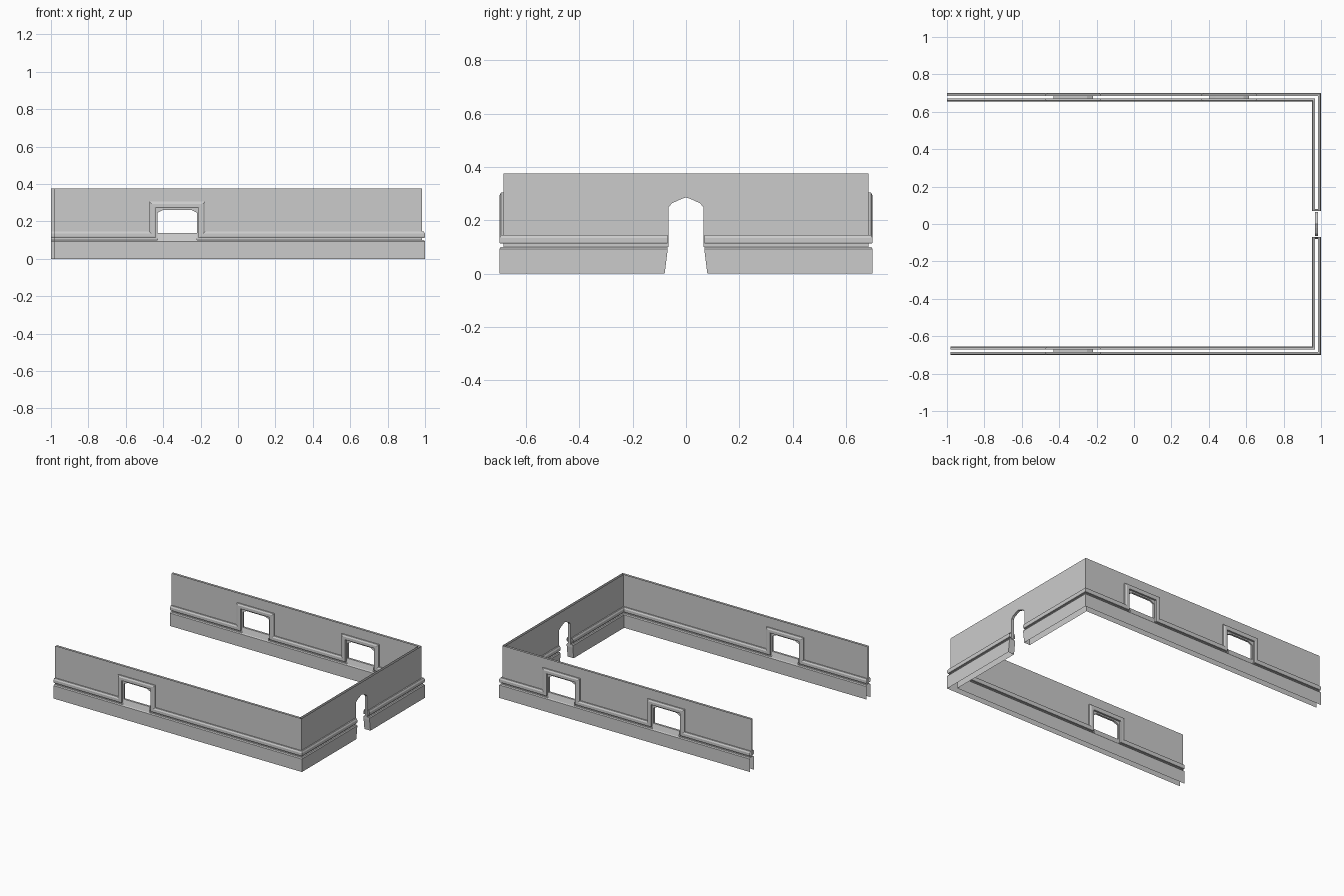
import bpy
from mathutils import Vector

if "Cube" in bpy.data.objects:
    bpy.data.objects.remove(bpy.data.objects["Cube"])

BASE = [(0, .015), (.08, .015), (.093, .015), (.10, .010), (.10, 0)]          # (z, depth)
MOULD = [(0, 0), (0, .013), (.006, .015), (.022, .015), (.033, .009), (.033, 0)]  # (offset, depth)
TOP, BOT = .375, .10
DOOR = [(-.065, BOT), (-.065, .25), (-.052, .264), (-.022, .278), (0, .286),
        (.022, .278), (.052, .264), (.065, .25), (.065, BOT)]


def make(name, verts, faces, out):
    """Mesh object whose faces point towards 'out' on the whole."""
    me = bpy.data.meshes.new(name)
    me.from_pydata(verts, [], faces)
    me.update()
    if sum(((p.normal * p.area) for p in me.polygons), Vector()).dot(out) < 0:
        me.flip_normals()
    ob = bpy.data.objects.new(name, me)
    bpy.context.collection.objects.link(ob)


def grid(name, rows, out):
    """Quad strip through rows of points."""
    n = len(rows[0])
    verts = [v for r in rows for v in r]
    faces = [(i*n+j, i*n+j+1, (i+1)*n+j+1, (i+1)*n+j)
             for i in range(len(rows)-1) for j in range(n-1)]
    make(name, verts, faces, out)


def window(c):
    """Opening outline with clipped top corners."""
    return [(c-.105, BOT), (c-.105, .247), (c-.075, .262), (c+.075, .262),
            (c+.105, .247), (c+.105, BOT)]


def base(name, P, a, b, out):
    """Plinth strip; a and b give the end position for (z, depth)."""
    grid(name, [[P(a(z, d), z, d) for z, d in BASE],
                [P(b(z, d), z, d) for z, d in BASE]], out)


def moulding(name, P, path, m0, m1, out):
    """Sweep the string course along a right-angled path with mitred ends."""
    rows = []
    for i, p in enumerate(path):
        segs = [(path[k], path[k+1]) for k in (i-1, i) if 0 <= k < len(path)-1]
        n = [Vector((q[1]-r[1], r[0]-q[0])).normalized() for q, r in segs]
        off = n[0] if len(n) == 1 else n[0] + n[1]
        m = m0 if i == 0 else m1 if i == len(path)-1 else 0
        rows.append([P(p[0] + off.x*o + m*d, p[1] + off.y*o, d) for o, d in MOULD])
    grid(name, rows, out)


def door_edge(z, d):
    return .07 + max(0, .08 - z) / .08 * .01


def long_wall(name, side, x0, centres):
    planes = {}
    for label, s, y, x1 in (("outer", 1, .685, .985), ("inner", -1, .67, .967)):
        P = lambda u, z, d, s=s, y=y: Vector((u, side*(y + s*d), z))
        planes[label] = P
        out = Vector((0, side*s, 0))
        tag = f"{name}_{label}"
        # wall panel with window cut-outs
        outline = [(x0, BOT)] + [p for c in centres for p in window(c)]
        outline += [(x1, BOT), (x1, TOP), (x0, TOP)]
        make(tag + "_panel", [P(u, z, 0) for u, z in outline], [range(len(outline))], out)
        base(tag + "_base", P, lambda z, d: x0, lambda z, d: x1 + s*d, out)
        # string course stepping up around the windows
        path = [(x0, .112)]
        for c in centres:
            path += [(c-.115, .112), (c-.115, .272), (c+.115, .272), (c+.115, .112)]
        moulding(tag + "_moulding", P, path + [(x1, .112)], 0, s, out)
    O, I = planes["outer"], planes["inner"]
    for c in centres:
        # opening reveal and sloped sill
        grid(name + "_window_reveal", [[O(u, z, 0), I(u, z, 0)] for u, z in window(c)],
             Vector((0, 0, -1)))
        grid(name + "_window_sill",
             [[O(u, .10, .010), O(u, .137, 0), I(u, .137, 0), I(u, .10, .010)]
              for u in (c-.105, c+.105)], Vector((0, 0, 1)))


def end_wall():
    planes = {}
    for label, s, x, y in (("outer", 1, .985, .685), ("inner", -1, .967, .67)):
        P = lambda u, z, d, s=s, x=x: Vector((x + s*d, u, z))
        planes[label] = P
        out = Vector((s, 0, 0))
        tag = f"right_{label}"
        # panel with arched doorway
        outline = [(-y, BOT)] + DOOR + [(y, BOT), (y, TOP), (-y, TOP)]
        make(tag + "_panel", [P(u, z, 0) for u, z in outline], [range(len(outline))], out)
        # plinth and string course either side of the door
        for k in (-1, 1):
            base(tag + "_base", P, lambda z, d: k*(y + s*d),
                 lambda z, d: k*door_edge(z, d), out)
            path = [(-y, .112), (-.07, .112)] if k < 0 else [(.07, .112), (y, .112)]
            moulding(tag + "_moulding", P, path, -s if k < 0 else 0, s if k > 0 else 0, out)
    O, I = planes["outer"], planes["inner"]
    # arch reveal and plinth jambs
    grid("door_reveal", [[O(u, z, 0), I(u, z, 0)] for u, z in DOOR], Vector((0, 0, -1)))
    for k in (-1, 1):
        grid("door_jamb", [[O(k*door_edge(z, d), z, d), I(k*door_edge(z, d), z, d)]
                           for z, d in BASE], Vector((0, -k, 0)))


long_wall("front", -1, -.98, [-.325])
long_wall("back", 1, -1.0, [-.325, .51])
end_wall()
